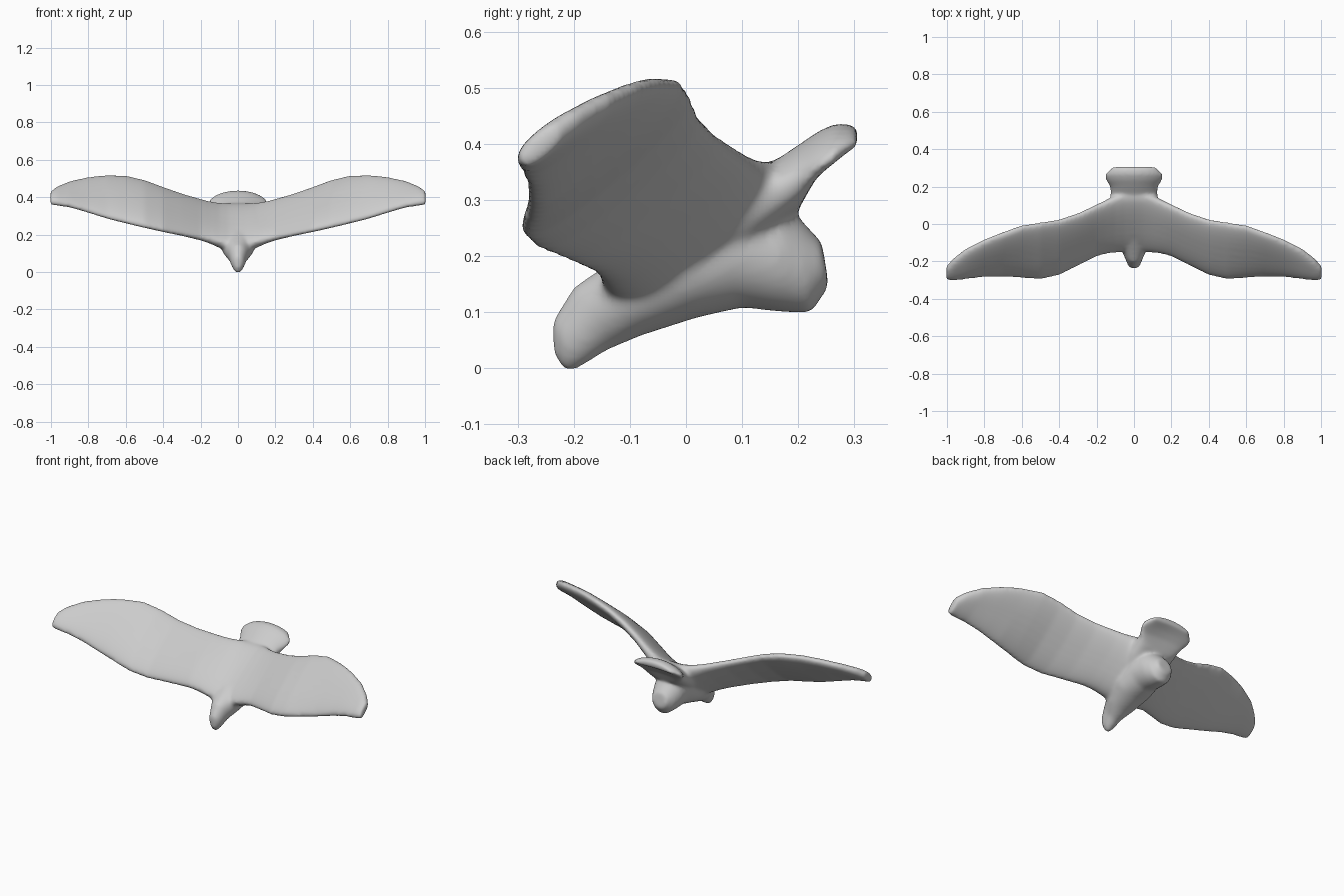
import bpy
import bmesh
import math
from mathutils import Vector

cube = bpy.data.objects.get("Cube")
if cube:
    bpy.data.objects.remove(cube, do_unlink=True)

RING_SIDES = 32


def ring(bm, centre, across, top, under, power=2.0, droop=0.0):
    """Rounded section: half-width vector, and separate depths above and below."""
    verts = []
    for i in range(RING_SIDES):
        angle = 2 * math.pi * i / RING_SIDES
        c, s = math.cos(angle), math.sin(angle)
        c = math.copysign(abs(c) ** (2 / power), c)
        s = math.copysign(abs(s) ** (2 / power), s)
        point = centre + across * c + (top * s if s > 0 else under * -s)
        point.z -= droop * point.x ** 2
        verts.append(bm.verts.new(point))
    return verts


def loft(bm, rings):
    """Join successive rings with quads and close both ends."""
    for first, second in zip(rings, rings[1:]):
        for i in range(RING_SIDES):
            j = (i + 1) % RING_SIDES
            bm.faces.new((first[i], first[j], second[j], second[i]))
    bm.faces.new(rings[0])
    bm.faces.new(rings[-1])


bm = bmesh.new()

# Wings: span position, leading edge (y, z), trailing edge (y, z), half-thickness
half_wing = [
    (0, -.145, .135, .16, .362, .036),
    (.05, -.148, .138, .158, .362, .036),
    (.1, -.15, .153, .145, .364, .036),
    (.15, -.157, .167, .122, .372, .036),
    (.2, -.17, .178, .1, .385, .036),
    (.3, -.22, .198, .055, .415, .036),
    (.4, -.27, .218, .022, .45, .036),
    (.5, -.293, .24, .006, .488, .035),
    (.6, -.285, .263, -.01, .512, .034),
    (.7, -.278, .288, -.046, .516, .032),
    (.8, -.28, .32, -.085, .505, .03),
    (.9, -.292, .35, -.135, .482, .028),
    (.97, -.3, .361, -.19, .452, .026),
    (1.004, -.294, .366, -.23, .425, .022),
]
mirrored = [(-row[0],) + row[1:] for row in reversed(half_wing[1:])]
wing_rings = []
for x, fy, fz, by, bz, thick in mirrored + half_wing:
    lead, trail = Vector((x, fy, fz)), Vector((x, by, bz))
    normal = Vector((0, fz - bz, by - fy)).normalized()
    # The underside deepens towards the root, fairing into the belly
    depth = thick + .065 * math.exp(-(x / .15) ** 2)
    wing_rings.append(ring(bm, (lead + trail) / 2, (trail - lead) / 2,
                           normal * thick, normal * -depth, 2.4))
loft(bm, wing_rings)

# Head, belly and rump: lower point (y, z), upper point (y, z), half-width
body = [
    (-.213, -.009, -.238, .028, .014),
    (-.19, 0, -.239, .083, .034),
    (-.14, .032, -.2, .145, .052),
    (-.08, .058, -.14, .185, .082),
    (.02, .09, -.03, .26, .108),
    (.1, .108, .08, .32, .1),
    (.17, .1, .17, .3, .088),
    (.222, .097, .205, .265, .07),
    (.255, .145, .242, .225, .046),
]
body_rings = []
for ay, az, by, bz, width in body:
    low, high = Vector((0, ay, az)), Vector((0, by, bz))
    half = (high - low) / 2
    body_rings.append(ring(bm, (low + high) / 2, Vector((width, 0, 0)), half, -half))
loft(bm, body_rings)

# Tail fan: y, level of the edge, rise above, depth below, half-width
tail = [
    (.04, .25, .02, .08, .11),
    (.12, .322, .033, .105, .128),
    (.16, .338, .033, .09, .126),
    (.2, .362, .036, .08, .128),
    (.235, .387, .035, .042, .152),
    (.265, .406, .03, .032, .158),
    (.29, .415, .021, .024, .133),
    (.306, .415, .014, .014, .116),
]
loft(bm, [ring(bm, Vector((0, y, level)), Vector((width, 0, 0)), Vector((0, 0, rise)),
               Vector((0, 0, -depth)), 2.2, droop=1.2)
          for y, level, rise, depth, width in tail])

bmesh.ops.recalc_face_normals(bm, faces=bm.faces)
mesh = bpy.data.meshes.new("flying_bird")
bm.to_mesh(mesh)
bm.free()
bird = bpy.data.objects.new("flying_bird", mesh)
bpy.context.collection.objects.link(bird)

# Plain grey surface
grey = bpy.data.materials.new("plain_grey")
grey.use_nodes = True
colour = (.6, .6, .6, 1)
grey.diffuse_color = colour
grey.node_tree.nodes["Principled BSDF"].inputs["Base Color"].default_value = colour
mesh.materials.append(grey)

# Fuse the parts into one soft sculpted skin
fuse = bird.modifiers.new("fuse", "REMESH")
fuse.mode = "VOXEL"
fuse.voxel_size = .008
fuse.use_smooth_shade = True
soften = bird.modifiers.new("soften", "SMOOTH")
soften.factor = .5
soften.iterations = 16
